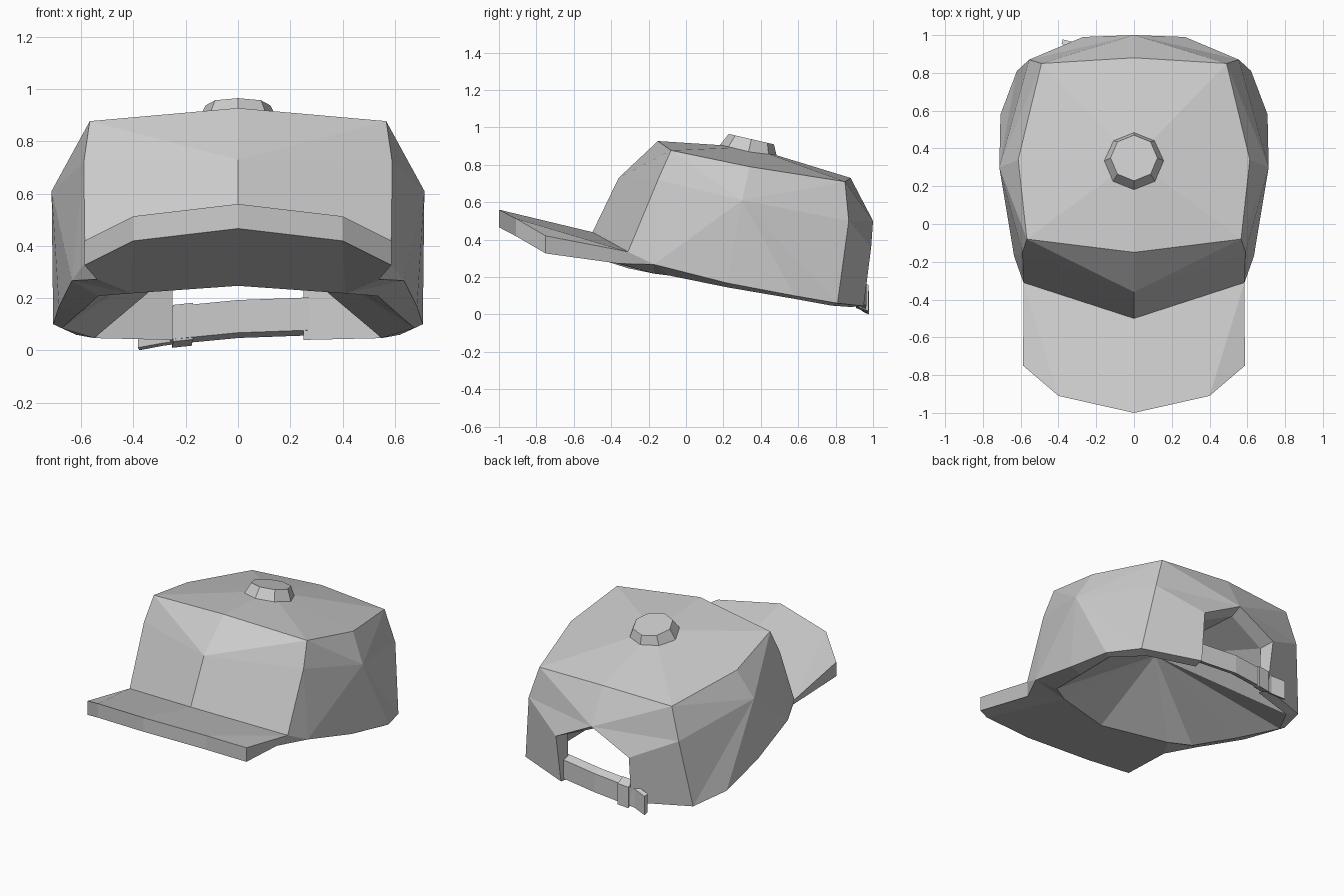
import bpy, bmesh
from math import radians
from mathutils import Vector, Matrix

cube = bpy.data.objects.get("Cube")
if cube:
    bpy.data.objects.remove(cube, do_unlink=True)

grey = bpy.data.materials.new("cloth_grey")
grey.use_nodes = True
colour = (0.6, 0.6, 0.6, 1)
grey.diffuse_color = colour
grey.node_tree.nodes["Principled BSDF"].inputs["Base Color"].default_value = colour


def finish(name, bm):
    bmesh.ops.recalc_face_normals(bm, faces=bm.faces[:])
    mesh = bpy.data.meshes.new(name)
    bm.to_mesh(mesh)
    bm.free()
    mesh.materials.append(grey)
    obj = bpy.data.objects.new(name, mesh)
    bpy.context.collection.objects.link(obj)
    return obj


def mirrored(name, faces):
    """Closed part from the faces of its +x half."""
    bm = bmesh.new()
    verts = {}
    for face in faces:
        for p in face:
            if p not in verts:
                verts[p] = bm.verts.new(p)
        bm.faces.new([verts[p] for p in face])
    bmesh.ops.mirror(bm, geom=bm.verts[:] + bm.edges[:] + bm.faces[:],
                     axis='X', merge_dist=0.0005)
    bmesh.ops.remove_doubles(bm, verts=bm.verts[:], dist=0.0005)
    return finish(name, bm)


def fan(apex, ring):
    return [(apex, a, b) for a, b in zip(ring, ring[1:])]


def bridge(upper, lower):
    return [(upper[i], upper[i + 1], lower[i + 1], lower[i])
            for i in range(len(upper) - 1)]


def zigzag(upper, lower):
    """Triangle strip whose diagonals meet at the odd upper points."""
    faces = []
    for i, (a, b, c, d) in enumerate(bridge(upper, lower)):
        faces += [(a, b, c), (a, c, d)] if i % 2 else [(a, b, d), (b, c, d)]
    return faces


# Rings of the crown, running from the front centre to the back centre
apex, inner_apex = (0, .34, .895), (0, .2, .51)
top = [(0, -.15, .927), (.567, -.08, .877), (.613, .34, .79), (.49, .85, .71), (0, .88, .73)]
mid = [(0, -.36, .73), (.59, -.15, .72), (.713, .3, .61), (.555, .87, .5), (0, 1, .5)]
seam = [(0, -.5, .44), (.585, -.31, .335)]
hem = [(.635, -.17, .267), (.685, .22, .168), (.707, .58, .1), (.62, .81, .06), (.26, .95, .045)]
rim = [(0, -.31, .247), (.41, -.17, .218), (.535, -.09, .208), (.605, .22, .145),
       (.675, .57, .085), (.55, .78, .047), (.25, .88, .04)]
arch, arch_in, arch_top_in = (.27, .99, .36), (.25, .895, .345), (0, .925, .465)

# Crown: outside, hem, back opening and lining
crown = fan(apex, top) + zigzag(top, mid) + bridge(mid[:2], seam)
crown += [(mid[1], hem[0], seam[1]), (mid[1], mid[2], hem[0]), (mid[2], hem[1], hem[0]),
          (mid[2], hem[2], hem[1]), (mid[2], hem[3], hem[2]), (mid[2], mid[3], hem[3]),
          (mid[3], mid[4], arch), (mid[3], arch, hem[4], hem[3])]
crown += [(seam[0], seam[1], rim[1], rim[0]), (seam[1], hem[0], rim[1]), (hem[0], rim[2], rim[1])]
crown += bridge(hem, rim[2:])
crown += [(hem[4], arch, arch_in, rim[6]), (arch, mid[4], arch_top_in, arch_in),
          (rim[5], rim[6], arch_in)]
crown += fan(inner_apex, rim[:6] + [arch_in, arch_top_in])
mirrored("crown", crown)

# Brim
edge = [(0, -1, .56), (.4, -.91, .513), (.587, -.75, .42)]
edge_low = [(x, y, round(z - .094, 3)) for x, y, z in edge]
heel = (.54, -.36, .272)
brim = bridge(edge, edge_low)
brim += [(edge[0], edge[1], seam[1], seam[0]), (edge[1], edge[2], seam[1]),
         (edge[2], edge_low[2], heel, seam[1]),
         (edge_low[0], edge_low[1], rim[1], rim[0]),
         (edge_low[1], edge_low[2], heel, rim[1]),
         (heel, hem[0], rim[1]), (heel, hem[0], seam[1]),
         (seam[0], seam[1], rim[1], rim[0]), (seam[1], hem[0], rim[1])]
mirrored("brim", brim)

# Button on top
bm = bmesh.new()
bmesh.ops.create_cone(bm, cap_ends=True, segments=8, radius1=.157, radius2=.124, depth=.068,
                      matrix=Matrix.Translation((0, .342, .904)) @ Matrix.Rotation(radians(-13), 4, 'X'))
finish("top_button", bm)


def band(name, path, height, thick):
    """Strip along a path of centre points, its outer side dropped a little."""
    bm = bmesh.new()
    rows = []
    for i, p in enumerate(path):
        along = Vector(path[min(i + 1, len(path) - 1)]) - Vector(path[max(i - 1, 0)])
        out = Vector((along.y, -along.x, 0)).normalized()
        out = (out + Vector((0, 0, -.4))) * thick / 2
        up = Vector((0, 0, height / 2))
        rows.append([bm.verts.new(Vector(p) + d) for d in (out + up, out - up, -out - up, up - out)])
    for a, b in zip(rows, rows[1:]):
        for i in range(4):
            j = (i + 1) % 4
            bm.faces.new((a[i], a[j], b[j], b[i]))
    bm.faces.new(rows[0])
    bm.faces.new(rows[-1])
    finish(name, bm)


# Back strap with its buckle and loose tail
band("back_strap", [(.275, .9, .13), (0, .94, .12), (-.26, .935, .095)], .125, .05)
band("strap_buckle", [(-.175, .945, .1), (-.25, .94, .092)], .14, .06)
band("strap_tail", [(-.25, .945, .09), (-.29, .942, .085), (-.38, .965, .068)], .125, .025)
